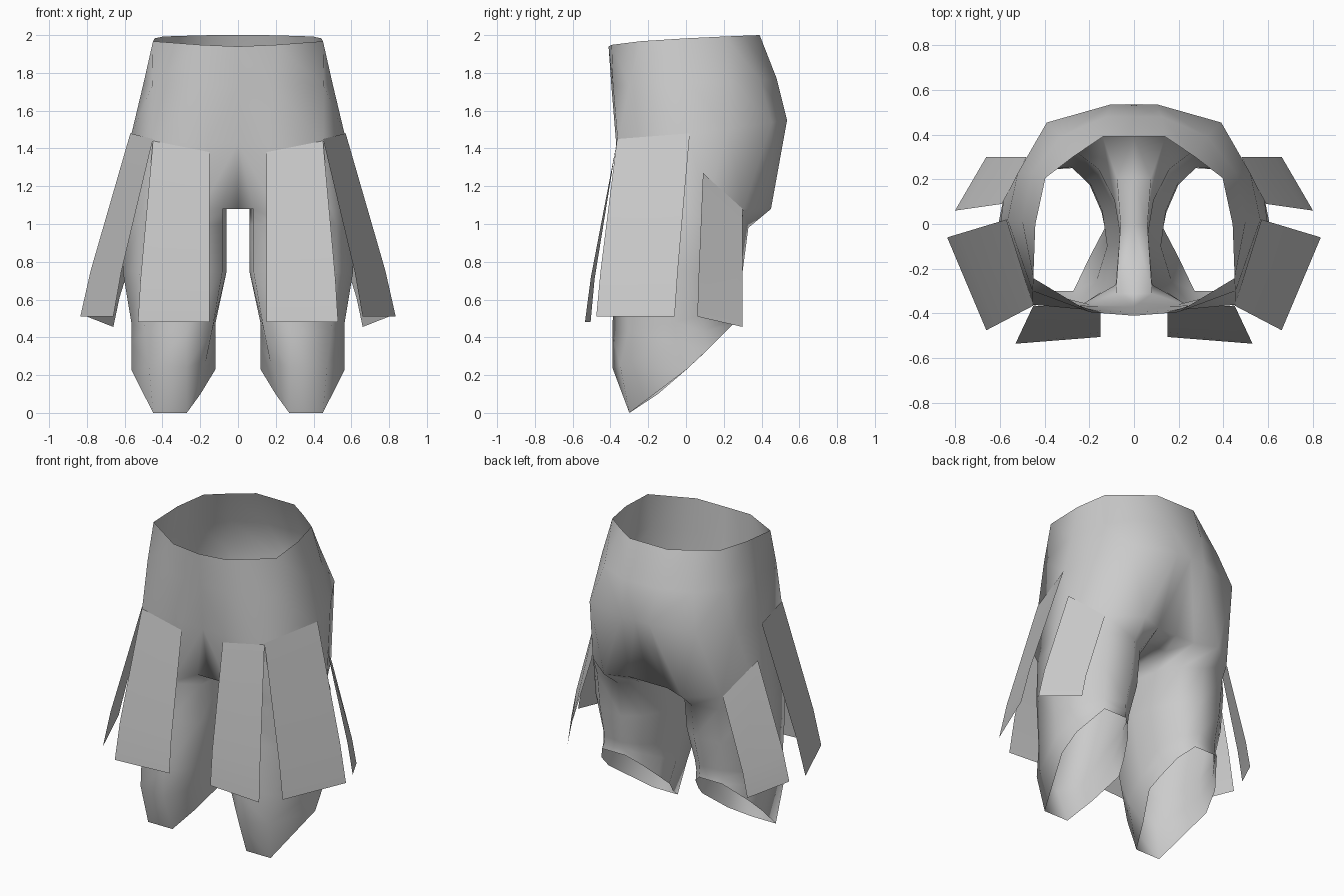
import bpy
import bmesh
import math
from mathutils import Vector

default_cube = bpy.data.objects.get("Cube")
if default_cube:
    bpy.data.objects.remove(default_cube, do_unlink=True)

# One plain cloth colour
cloth = bpy.data.materials.new("grey_cloth")
cloth.use_nodes = True
colour = (0.6, 0.6, 0.6, 1)
cloth.diffuse_color = colour
cloth.node_tree.nodes["Principled BSDF"].inputs["Base Color"].default_value = colour


def finish(bm, name, mirrored=False):
    """Turn a bmesh into a smooth shaded cloth object."""
    mesh = bpy.data.meshes.new(name)
    bm.to_mesh(mesh)
    bm.free()
    mesh.materials.append(cloth)
    obj = bpy.data.objects.new(name, mesh)
    bpy.context.scene.collection.objects.link(obj)
    if mirrored:
        mirror = obj.modifiers.new("Mirror", "MIRROR")
        mirror.use_clip = True
        mirror.merge_threshold = 0.001
    bpy.ops.object.select_all(action="DESELECT")
    obj.select_set(True)
    bpy.context.view_layer.objects.active = obj
    bpy.ops.object.shade_smooth_by_angle(angle=math.radians(100))
    return obj


# Cross-sections as (across, depth) fractions, from the front round to the back
RIM = list(zip((0, .44, 1, .98, .88, .6, .31, 0),
               (0, .02, .21, .51, .77, .89, 1, 1)))
HIP = list(zip((0, .28, .8, 1, .92, .69, .18, 0),
               (0, 0, .01, .43, .66, .91, 1, 1)))
THIGH = list(zip((.04, .25, .8, 1, .97, .76, .42, .15, .03, 0),
                 (.06, 0, .02, .42, .57, .82, 1, .93, .7, .44)))
LEG = list(zip((.04, .35, .84, 1, .94, .7, .38, .18, .05, 0),
               (.14, 0, .13, .5, .74, .95, 1, .88, .68, .44)))
HEM = list(zip((.18, .34, .74, 1, .95, .72, .34, .17, .06, 0),
               (.27, 0, 0, .55, .75, 1, 1, .87, .69, .55)))


def blend(first, second):
    return [((a + c) / 2, (b + d) / 2) for (a, b), (c, d) in zip(first, second)]


def ring(bm, section, inner, outer, front, back, z_front, z_back, power=1.2):
    """Fit a cross-section to its extents, sloping from front to back."""
    verts = []
    for across, depth in section:
        verts.append(bm.verts.new((inner + (outer - inner) * across,
                                   front + (back - front) * depth,
                                   z_front + (z_back - z_front) * depth ** power)))
    return verts


def bridge(bm, upper, lower, closed=False):
    count = len(upper)
    for i in range(count if closed else count - 1):
        j = (i + 1) % count
        bm.faces.new((upper[i], upper[j], lower[j], lower[i]))


# Trousers: left half, mirrored
bm = bmesh.new()
rim = ring(bm, RIM, 0, .45, -.41, .39, 1.94, 2, power=.5)
waist = ring(bm, blend(RIM, HIP), 0, .505, -.395, .48, 1.73, 1.77)
hip = ring(bm, HIP, 0, .565, -.37, .535, 1.43, 1.55)
thigh = ring(bm, THIGH, .06, .6, -.36, .45, 1.08, 1.08)
legs = [thigh,
        ring(bm, LEG, .06, .61, -.37, .33, 1, .98),
        ring(bm, LEG, .06, .61, -.38, .3, .75, .75),
        ring(bm, LEG, .12, .565, -.39, .27, .42, .56),
        ring(bm, blend(LEG, HEM), .12, .565, -.39, .255, .24, .51),
        ring(bm, HEM, .12, .565, -.3, .25, 0, .47)]
bridge(bm, rim, waist)
bridge(bm, waist, hip)
bridge(bm, hip, thigh[:len(hip)])
for upper, lower in zip(legs, legs[1:]):
    bridge(bm, upper, lower, closed=True)

# Crotch strip between the legs
inside = [thigh[0], thigh[9], thigh[8], thigh[7]]
centre = [bm.verts.new((0, v.co.y, v.co.z)) for v in inside]
bridge(bm, inside, centre)
bm.faces.new((hip[0], inside[0], centre[0]))
bm.faces.new((hip[-1], centre[-1], inside[-1]))
bmesh.ops.recalc_face_normals(bm, faces=bm.faces)
finish(bm, "trousers", mirrored=True)


# Hanging skirt panels: two top corners, two bottom corners, slight bend low down
def panel(name, top, bottom, side):
    bm = bmesh.new()
    rows = [[], [], []]
    for high, low in zip(top, bottom):
        high, low = Vector(high), Vector(low)
        middle = high.lerp(low, .75)
        outward = Vector((low.x - high.x, low.y - high.y, 0)).normalized()
        for row, point in zip(rows, (high, middle + outward * .012, low)):
            row.append(bm.verts.new((point.x * side, point.y, point.z)))
    for upper, lower in zip(rows, rows[1:]):
        bridge(bm, upper, lower)
    bm.normal_update()
    for face in bm.faces:
        centre = face.calc_center_median()
        if face.normal.x * centre.x + face.normal.y * centre.y < 0:
            face.normal_flip()
    finish(bm, name)


for label, side in (("left", 1), ("right", -1)):
    panel("front_panel_" + label,
          [(.15, -.375, 1.38), (.45, -.365, 1.44)],
          [(.15, -.505, .48), (.53, -.535, .48)], side)
    panel("side_panel_" + label,
          [(.45, -.365, 1.45), (.57, .02, 1.48)],
          [(.66, -.475, .51), (.835, -.06, .51)], side)
    panel("back_panel_" + label,
          [(.59, .09, 1.27), (.48, .3, 1.08)],
          [(.8, .06, .51), (.66, .3, .455)], side)
